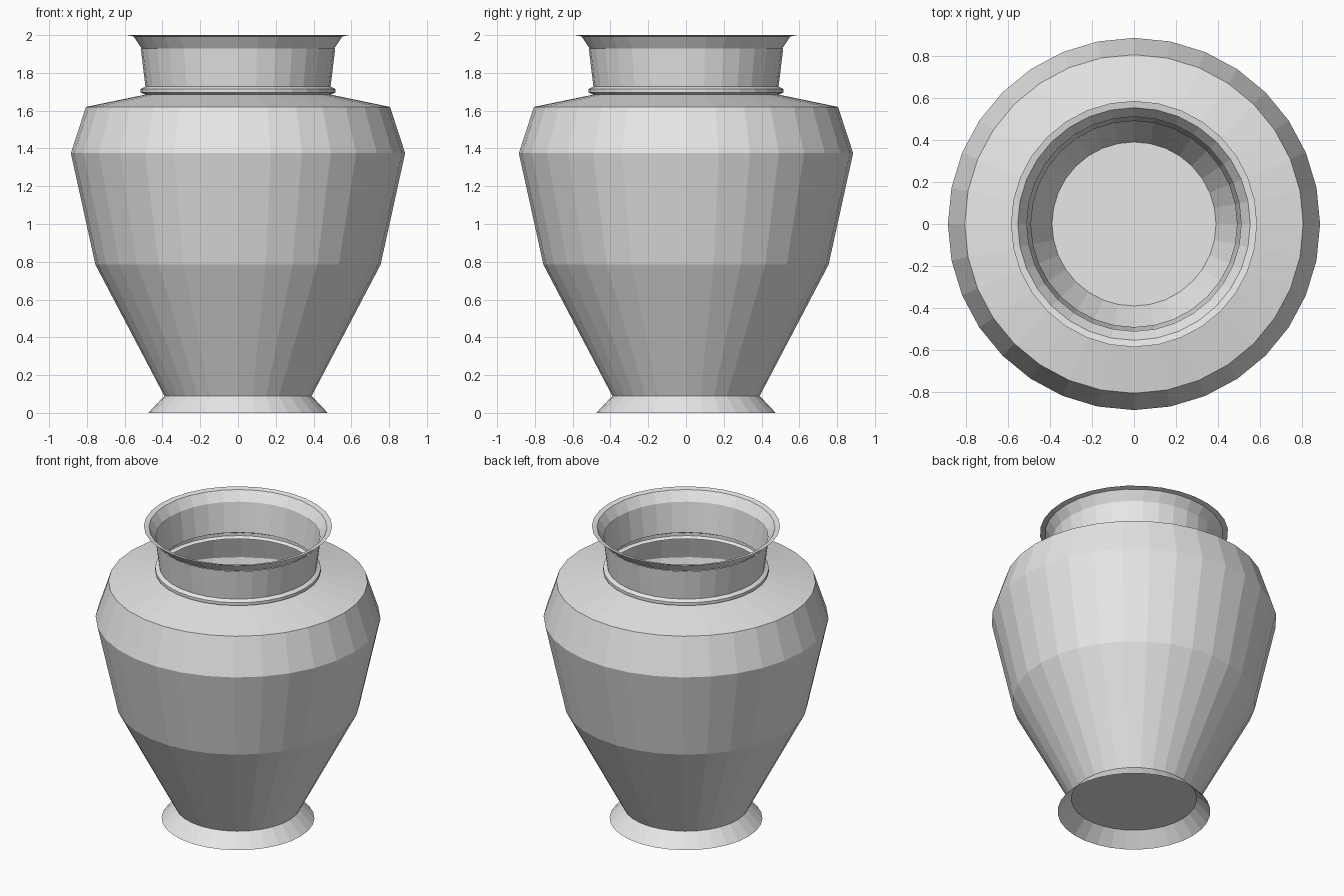
import bpy
import bmesh
from math import cos, sin, tau

SIDES = 32

cube = bpy.data.objects.get("Cube")
if cube:
    bpy.data.objects.remove(cube, do_unlink=True)

clay = bpy.data.materials.new("grey_clay")
clay.use_nodes = True
colour = (0.8, 0.8, 0.8, 1)
clay.diffuse_color = colour
clay.node_tree.nodes["Principled BSDF"].inputs["Base Color"].default_value = colour


def lathe(name, profile, closed_base=False):
    """Turn a (radius, height) profile, listed upwards, into a faceted shell."""
    bm = bmesh.new()
    rings = []
    for radius, z in profile:
        angles = [tau * i / SIDES for i in range(SIDES)]
        rings.append([bm.verts.new((radius * cos(a), radius * sin(a), z)) for a in angles])
    for low, high in zip(rings, rings[1:]):
        for i in range(SIDES):
            j = (i + 1) % SIDES
            bm.faces.new((low[i], low[j], high[j], high[i]))
    if closed_base:
        bm.faces.new(rings[0][::-1])
    mesh = bpy.data.meshes.new(name)
    bm.to_mesh(mesh)
    bm.free()
    mesh.materials.append(clay)
    obj = bpy.data.objects.new(name, mesh)
    bpy.context.collection.objects.link(obj)
    return obj


# Flared foot, open underneath
lathe("foot", [(0.475, 0), (0.39, 0.09)])

# Belly and shoulder, with the floor of the vase
lathe("body", [(0.39, 0.09), (0.755, 0.785), (0.885, 1.375),
               (0.805, 1.62), (0.49, 1.685)], closed_base=True)

# Raised band where the neck meets the shoulder
lathe("collar", [(0.49, 1.685), (0.515, 1.695), (0.515, 1.715), (0.49, 1.728)])

# Neck
lathe("neck", [(0.49, 1.728), (0.515, 1.93)])

# Flared lip with a flat rim
lathe("lip", [(0.51, 1.93), (0.553, 1.993), (0.585, 2.0)])
